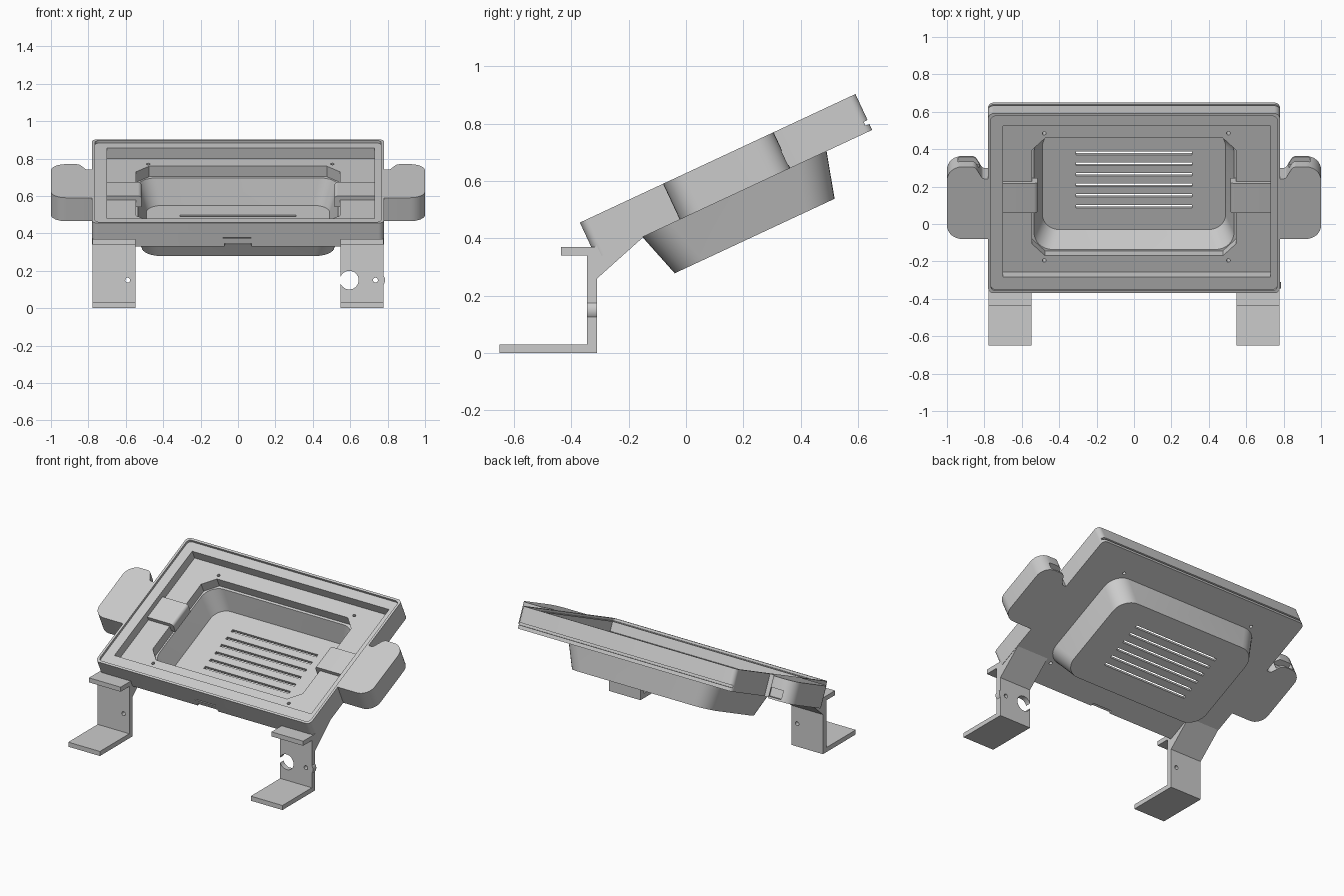
import bpy, bmesh, math
from mathutils import Matrix, Vector

if "Cube" in bpy.data.objects:
    bpy.data.objects.remove(bpy.data.objects["Cube"])

# Local frame of the tilted tray: (x, u along slope, w normal to the top face)
TRAY = Matrix.Translation((0, -0.37, 0.455)) @ Matrix.Rotation(math.radians(25), 4, 'X')
FRONT = Matrix(((1, 0, 0, 0), (0, 0, 1, 0), (0, 1, 0, 0), (0, 0, 0, 1)))   # (x, z) swept along y
SIDE = Matrix(((0, 0, 1, 0), (1, 0, 0, 0), (0, 1, 0, 0), (0, 0, 0, 1)))    # (y, z) swept along x


def outline(corners, n=8):
    """Polygon from (a, b, radius) corners, filleting those with a radius."""
    pts = []
    for i, (a, b, r) in enumerate(corners):
        p = Vector((a, b))
        if r == 0:
            pts.append(p)
            continue
        d0 = (Vector(corners[i - 1][:2]) - p).normalized()
        d1 = (Vector(corners[(i + 1) % len(corners)][:2]) - p).normalized()
        half = d0.angle(d1) / 2
        sweep = math.pi - 2 * half
        centre = p + (d0 + d1).normalized() * r / math.sin(half)
        start = p + d0 * r / math.tan(half) - centre
        end = p + d1 * r / math.tan(half) - centre
        for k in range(n + 1):
            t = k / n
            pts.append(centre + (start * math.sin((1 - t) * sweep) + end * math.sin(t * sweep)) / math.sin(sweep))
    return pts


def rect(a0, a1, b0, b1, r=0.0):
    return outline([(a0, b0, r), (a1, b0, r), (a1, b1, r), (a0, b1, r)])


def circle(a, b, r, n=32):
    return [Vector((a + r * math.cos(2 * math.pi * k / n), b + r * math.sin(2 * math.pi * k / n)))
            for k in range(n)]


def loft(name, sections, matrix=TRAY):
    """Closed solid through equal-length outlines, each given with its height."""
    bm = bmesh.new()
    rings = [[bm.verts.new(matrix @ Vector((p[0], p[1], h))) for p in pts] for pts, h in sections]
    for lo, hi in zip(rings, rings[1:]):
        for i in range(len(lo)):
            j = (i + 1) % len(lo)
            bm.faces.new((lo[i], lo[j], hi[j], hi[i]))
    bm.faces.new(rings[0])
    bm.faces.new(rings[-1])
    bmesh.ops.recalc_face_normals(bm, faces=bm.faces)
    mesh = bpy.data.meshes.new(name)
    bm.to_mesh(mesh)
    bm.free()
    ob = bpy.data.objects.new(name, mesh)
    bpy.context.collection.objects.link(ob)
    return ob


def prism(name, pts, h0, h1, matrix=TRAY):
    return loft(name, [(pts, h0), (pts, h1)], matrix)


def boolean(ob, other, op='DIFFERENCE'):
    bpy.ops.object.select_all(action='DESELECT')
    bpy.context.view_layer.objects.active = ob
    ob.select_set(True)
    mod = ob.modifiers.new('bool', 'BOOLEAN')
    mod.operation, mod.solver, mod.object = op, 'EXACT', other
    bpy.ops.object.modifier_apply(modifier=mod.name)
    bpy.data.objects.remove(other)


# Tray: outer block, stepped ledge, well and chamfered floor opening
tray = prism('display_tray', rect(-0.78, 0.78, 0, 1.06, 0.03), -0.138, 0)
boolean(tray, prism('cut', rect(-0.765, 0.765, 0.015, 1.045, 0.025), -0.015, 0.1))
boolean(tray, prism('cut', rect(-0.70, 0.73, 0.09, 0.98), -0.075, 0.1))
c = 0.07
opening = [(s * x, u) for s, x, u in (
    (1, 0.545, 0.186 + c), (1, 0.545, 0.88 - c), (1, 0.545 - c, 0.88), (-1, 0.545 - c, 0.88),
    (-1, 0.545, 0.88 - c), (-1, 0.545, 0.186 + c), (-1, 0.545 - c, 0.186), (1, 0.545 - c, 0.186))]
boolean(tray, prism('cut', opening, -0.2, 0.1))

# Screw holes in the tray floor
for x in (-0.48, 0.505):
    for u in (0.158, 0.908):
        boolean(tray, prism('cut', circle(x, u, 0.01, 16), -0.2, 0.05))

# Back groove, front slot and front latch notch
boolean(tray, prism('cut', rect(-0.9, 0.9, 1.045, 1.1), -0.115, -0.10))
boolean(tray, prism('cut', rect(-0.08, 0.07, -0.05, 0.01), -0.092, -0.085))
boolean(tray, prism('cut', outline([(-0.08, -0.05, 0), (0.08, -0.05, 0), (0.07, 0.02, 0), (-0.07, 0.02, 0)]),
                    -0.2, -0.122))

# Rear pocket: tapered shell with rounded corners
pocket = loft('rear_pocket', [(rect(-0.515, 0.515, 0.225, 0.84, 0.11), -0.30),
                              (rect(-0.56, 0.56, 0.176, 0.885, 0.11), -0.137)])
boolean(pocket, loft('cut', [(rect(-0.49, 0.49, 0.245, 0.825, 0.09), -0.28),
                             (rect(-0.54, 0.54, 0.188, 0.87, 0.10), -0.12)]))

# Vent slits
for k in range(6):
    u = 0.382 + 0.0626 * k
    boolean(pocket, prism('cut', rect(-0.31, 0.31, u - 0.009, u + 0.009), -0.35, -0.25))

parts = [tray, pocket]
for side, s in (('left', -1), ('right', 1)):
    # Side wing with a port in its rear face
    wing = prism(side + '_wing', outline([
        (s * 0.77, 0.32, 0), (s * 1.0, 0.32, 0.08), (s * 1.0, 0.745, 0.08),
        (s * 0.85, 0.745, 0.03), (s * 0.81, 0.675, 0.02), (s * 0.77, 0.675, 0)]), -0.138, 0)
    boolean(wing, prism('cut', rect(s * 0.885 - 0.055, s * 0.885 + 0.055, 0.70, 0.8), -0.125, -0.07))

    # Cable cover inside the tray
    cover = prism(side + '_cable_cover', outline([
        (s * 0.74, -0.115, 0), (s * 0.515, -0.115, 0), (s * 0.515, -0.05, 0.02), (s * 0.74, -0.05, 0)]),
        0.451, 0.625, TRAY @ FRONT)

    # Bracket leg: foot, upright, shelf and gusset in one profile
    profile = [(-0.65, 0), (-0.31, 0), (-0.31, 0.26), (-0.148, 0.405), (-0.2, 0.42), (-0.30, 0.40),
               (-0.315, 0.37), (-0.435, 0.37), (-0.435, 0.34), (-0.345, 0.34), (-0.345, 0.03), (-0.65, 0.03)]
    x0, x1 = sorted((s * 0.548, s * 0.778))
    leg = prism(side + '_bracket', profile, x0, x1, SIDE)
    if s > 0:
        boolean(leg, prism('boss', circle(0.745, 0.15, 0.041), -0.345, -0.31, FRONT), 'UNION')
        holes = ((0.595, 0.05), (0.735, 0.013))
    else:
        holes = ((-0.59, 0.013),)
    for x, r in holes:
        boolean(leg, prism('cut', circle(x, 0.15, r), -0.4, -0.25, FRONT))
    parts += [wing, cover, leg]

# Smooth the rounded corners, keep the edges crisp
bpy.ops.object.select_all(action='DESELECT')
for ob in parts:
    ob.select_set(True)
bpy.context.view_layer.objects.active = tray
bpy.ops.object.shade_smooth_by_angle(angle=math.radians(30))
